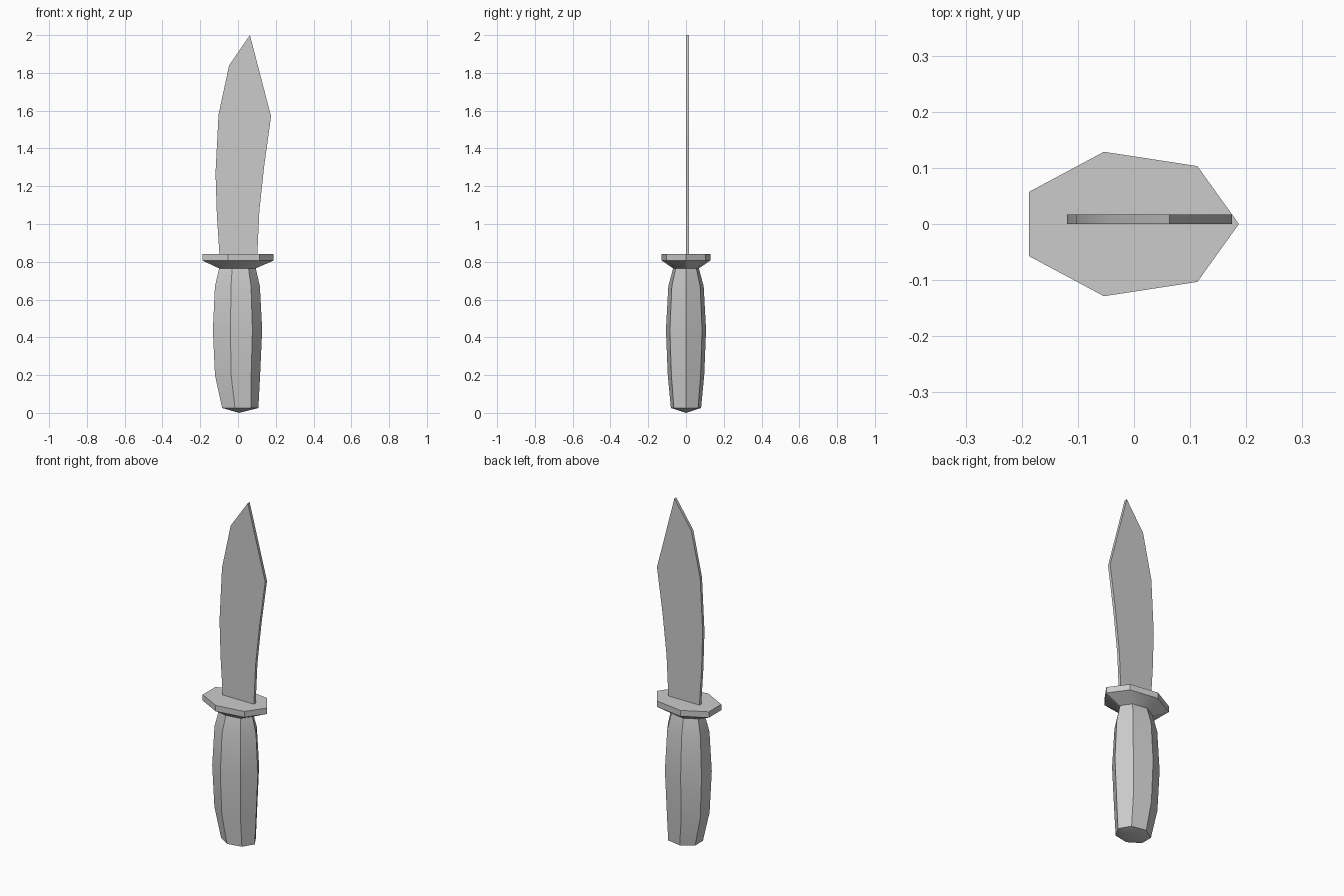
import bpy, bmesh
from math import cos, sin, tau, radians

if "Cube" in bpy.data.objects:
    bpy.data.objects.remove(bpy.data.objects["Cube"])

SIDES = 7


def finish(name, bm):
    bmesh.ops.recalc_face_normals(bm, faces=bm.faces[:])
    mesh = bpy.data.meshes.new(name)
    bm.to_mesh(mesh)
    bm.free()
    obj = bpy.data.objects.new(name, mesh)
    bpy.context.collection.objects.link(obj)
    bpy.ops.object.select_all(action='DESELECT')
    obj.select_set(True)
    bpy.context.view_layer.objects.active = obj
    bpy.ops.object.shade_smooth_by_angle(angle=radians(25))
    return obj


def loft(name, rings, tip=None):
    """Seven-sided oval sections (z, left x, right x, y radius) joined upward."""
    bm = bmesh.new()
    loops = []
    for z, left, right, ry in rings:
        rx = (right - left) / (1 + cos(tau / SIDES / 2))
        cx = right - rx
        loops.append([bm.verts.new((cx + rx * cos(tau * i / SIDES),
                                    ry * sin(tau * i / SIDES), z))
                      for i in range(SIDES)])
    for a, b in zip(loops, loops[1:]):
        for i in range(SIDES):
            j = (i + 1) % SIDES
            bm.faces.new((a[i], a[j], b[j], b[i]))
    bm.faces.new(loops[-1])
    if tip:
        point = bm.verts.new(tip)
        for i in range(SIDES):
            bm.faces.new((loops[0][i], point, loops[0][(i + 1) % SIDES]))
    else:
        bm.faces.new(loops[0])
    return finish(name, bm)


# Swelling grip with a shallow pointed butt
loft("handle", [
    (0.026, -0.084, 0.108, 0.082),
    (0.20, -0.122, 0.117, 0.099),
    (0.44, -0.133, 0.128, 0.109),
    (0.67, -0.122, 0.116, 0.096),
    (0.765, -0.100, 0.094, 0.070),
], tip=(0.006, 0, 0))

# Guard plate with a tapered underside
loft("guard", [
    (0.765, -0.100, 0.094, 0.070),
    (0.806, -0.187, 0.187, 0.132),
    (0.84, -0.187, 0.187, 0.132),
])

# Flat blade with a clipped tip
outline = [(-0.098, 0.835), (-0.112, 1.05), (-0.119, 1.27), (-0.103, 1.58),
           (-0.047, 1.84), (0.063, 2.0), (0.175, 1.57), (0.139, 1.31),
           (0.113, 1.07), (0.102, 0.835)]
bm = bmesh.new()
face = bm.faces.new([bm.verts.new((x, 0, z)) for x, z in outline])
ext = bmesh.ops.extrude_face_region(bm, geom=[face], use_keep_orig=True)
bmesh.ops.translate(bm, vec=(0, 0.017, 0),
                    verts=[v for v in ext["geom"] if isinstance(v, bmesh.types.BMVert)])
finish("blade", bm)

# Rest the butt on the ground plane
for obj in bpy.data.objects:
    if obj.name == "handle":
        lowest = min(obj.data.vertices, key=lambda v: v.co.z)
        lowest.co.z = 0.0
